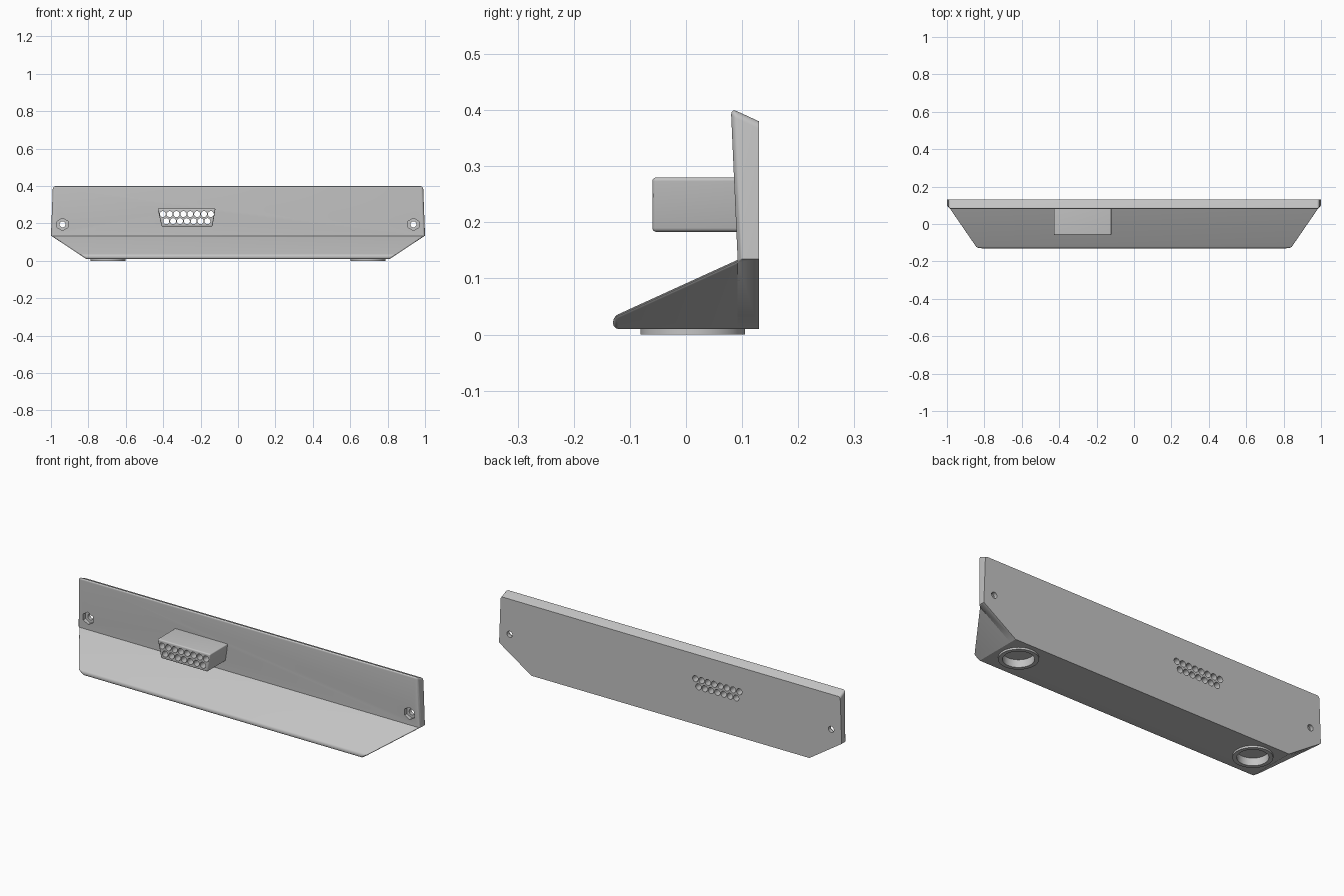
import bpy, bmesh
from math import sin, cos, pi

cube = bpy.data.objects.get("Cube")
if cube:
    bpy.data.objects.remove(cube, do_unlink=True)

grey = bpy.data.materials.new("plain grey")
grey.use_nodes = True
COLOUR = (0.55, 0.55, 0.55, 1)
grey.diffuse_color = COLOUR
for node in grey.node_tree.nodes:
    if node.type == 'BSDF_PRINCIPLED':
        node.inputs["Base Color"].default_value = COLOUR

AXES = {'x': lambda u, v, d: (d, u, v),
        'y': lambda u, v, d: (u, d, v),
        'z': lambda u, v, d: (u, v, d)}


def prisms(name, outlines, axis, start, end):
    """Extrude flat outlines along an axis into one object."""
    place = AXES[axis]
    bm = bmesh.new()
    for pts in outlines:
        a = [bm.verts.new(place(u, v, start)) for u, v in pts]
        b = [bm.verts.new(place(u, v, end)) for u, v in pts]
        bm.faces.new(a)
        bm.faces.new(b[::-1])
        for i in range(len(pts)):
            j = (i + 1) % len(pts)
            bm.faces.new((a[j], a[i], b[i], b[j]))
    bmesh.ops.recalc_face_normals(bm, faces=bm.faces)
    mesh = bpy.data.meshes.new(name)
    bm.to_mesh(mesh)
    bm.free()
    mesh.materials.append(grey)
    obj = bpy.data.objects.new(name, mesh)
    bpy.context.collection.objects.link(obj)
    return obj


def ring(u, v, r, n):
    return [(u + r * sin(2 * pi * i / n), v + r * cos(2 * pi * i / n)) for i in range(n)]


def activate(obj):
    bpy.ops.object.select_all(action='DESELECT')
    obj.select_set(True)
    bpy.context.view_layer.objects.active = obj


def cut(obj, cutter, operation='DIFFERENCE'):
    mod = obj.modifiers.new("cut", 'BOOLEAN')
    mod.operation, mod.solver, mod.object = operation, 'EXACT', cutter
    activate(obj)
    bpy.ops.object.modifier_apply(modifier=mod.name)


def round_edges(obj, size, rule):
    """Bevel the edges whose two end points satisfy the rule."""
    bm = bmesh.new()
    bm.from_mesh(obj.data)
    edges = [e for e in bm.edges if rule(e.verts[0].co, e.verts[1].co)]
    bmesh.ops.bevel(bm, geom=edges, offset=size, segments=5, profile=0.5,
                    affect='EDGES', clamp_overlap=True)
    bm.to_mesh(obj.data)
    bm.free()


# Upright plate with slanted top and clipped lower corners
plate = prisms("upright_plate", [[(0.13, 0.01), (0.13, 0.38), (0.08, 0.403),
                                  (0.092, 0.135), (0.092, 0.01)]], 'x', -1.1, 1.1)
half = [(0.81, 0.01 - 0.001), (1, 0.135), (0.988, 0.45)]
outline = prisms("outline_cutter", [half + [(-x, z) for x, z in half[::-1]]], 'y', -0.3, 0.3)
cut(plate, outline, 'INTERSECT')
round_edges(plate, 0.012, lambda a, b: max(a.z, b.z) > 0.14 and min(a.y, b.y) < 0.129)

# Sloping wedge base
wedge = prisms("wedge_base", [[(0.096, 0.01), (0.096, 0.135), (-0.13, 0.032),
                               (-0.13, 0.01)]], 'x', -1.1, 1.1)
half = [(0.81, 0.009), (1, 0.135), (1.05, 0.168)]
slope = prisms("slope_cutter", [half + [(-x, z) for x, z in half[::-1]]], 'y', -0.3, 0.3)
cut(wedge, slope, 'INTERSECT')
round_edges(wedge, 0.01, lambda a, b: min(a.y, b.y) < 0.095
            and (max(a.z, b.z) > 0.011 or max(a.y, b.y) < -0.12))

# Connector block with two staggered rows of through holes
block = prisms("connector_block", [[(-0.43, 0.28), (-0.12, 0.28), (-0.137, 0.183),
                                    (-0.408, 0.183)]], 'y', -0.06, 0.1)
round_edges(block, 0.007, lambda a, b: min(a.y, b.y) < 0.09)
STEP = 0.0367
pins = [ring(-0.402 + i * STEP, 0.25, 0.016, 24) for i in range(8)]
pins += [ring(-0.402 + (i + 0.5) * STEP, 0.212, 0.016, 24) for i in range(7)]
pin_cutter = prisms("pin_cutter", pins, 'y', -0.2, 0.2)
cut(block, pin_cutter)
cut(plate, pin_cutter)

# Screw holes with hexagonal pockets on the front
bolt_cutter = prisms("bolt_cutter", [ring(s * 0.938, 0.195, 0.016, 24) for s in (-1, 1)],
                     'y', -0.2, 0.2)
hex_cutter = prisms("hex_cutter", [ring(s * 0.938, 0.195, 0.033, 6) for s in (-1, 1)],
                    'y', 0, 0.11)
cut(plate, hex_cutter)
cut(plate, bolt_cutter)

# Ring feet with round pockets running up into the base
feet = prisms("ring_feet", [ring(s * 0.695, 0.012, 0.093, 64) for s in (-1, 1)], 'z', 0, 0.014)
pocket_cutter = prisms("pocket_cutter", [ring(s * 0.695, 0.012, 0.073, 64) for s in (-1, 1)],
                       'z', -0.1, 0.04)
cut(feet, pocket_cutter)
cut(wedge, pocket_cutter)

for helper in (outline, slope, pin_cutter, bolt_cutter, hex_cutter, pocket_cutter):
    bpy.data.objects.remove(helper, do_unlink=True)

for part in (plate, wedge, block, feet):
    activate(part)
    bpy.ops.object.shade_smooth_by_angle()
